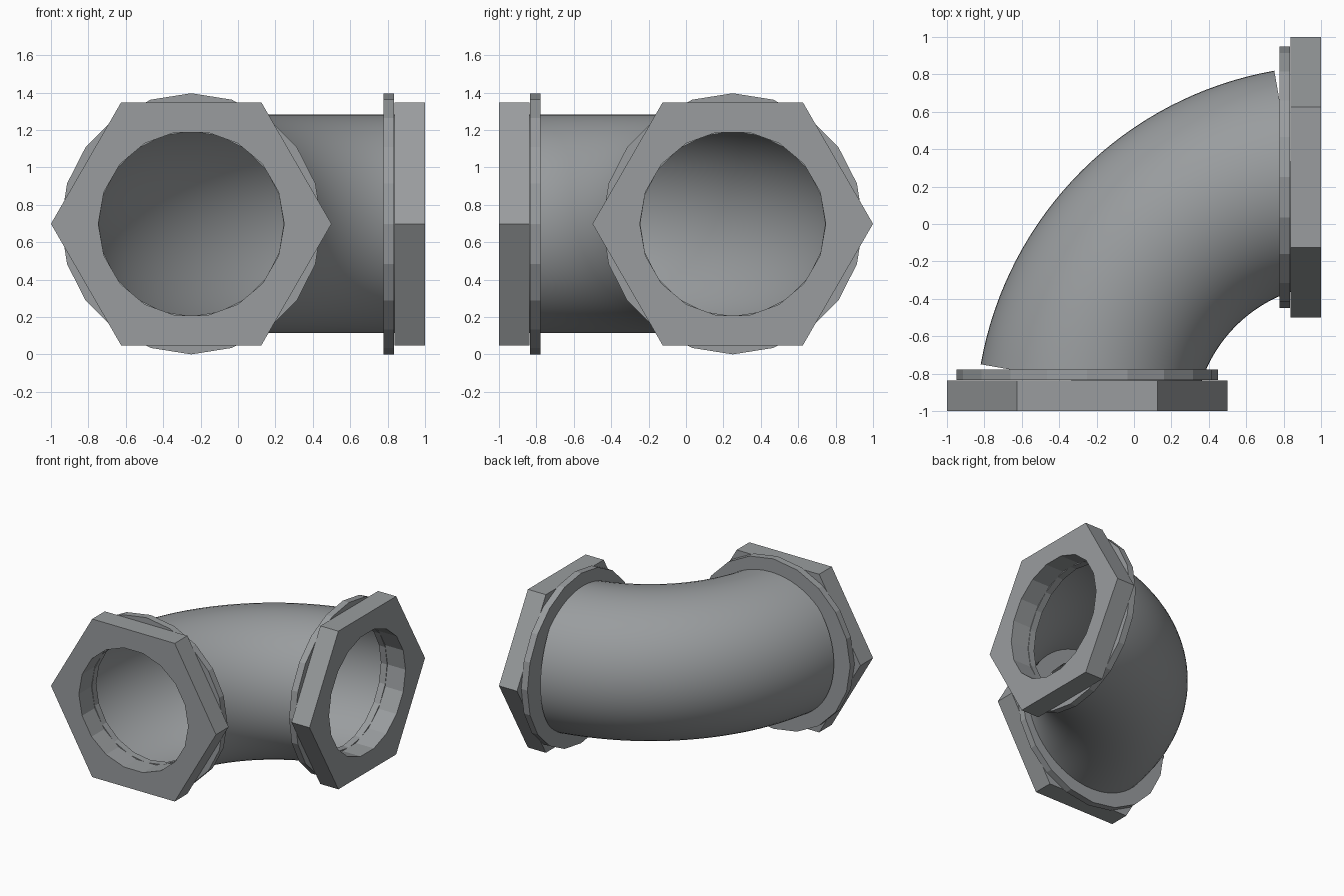
import bpy, bmesh
from math import cos, sin, pi, radians

if "Cube" in bpy.data.objects:
    bpy.data.objects.remove(bpy.data.objects["Cube"])

Z = 0.698          # height of the pipe axis
OFFSET = -0.25     # sideways position of the end fittings

metal = bpy.data.materials.new("grey metal")
metal.diffuse_color = (0.32, 0.335, 0.345, 1)
metal.use_nodes = True
metal.node_tree.nodes["Principled BSDF"].inputs["Base Color"].default_value = metal.diffuse_color


def make_object(name, bm, smooth=False):
    bmesh.ops.recalc_face_normals(bm, faces=bm.faces)
    for f in bm.faces:
        f.smooth = smooth
    mesh = bpy.data.meshes.new(name)
    bm.to_mesh(mesh)
    bm.free()
    mesh.materials.append(metal)
    ob = bpy.data.objects.new(name, mesh)
    bpy.context.collection.objects.link(ob)
    return ob


def polygon_radius(r, sides, a):
    """Distance to the edge of a regular polygon at angle a."""
    step = 2 * pi / sides
    a = (a + 1e-9) % step
    return r * cos(step / 2) / cos(a - step / 2)


def collar(name, r_out, sides, r_in, n, y0, y1, side_end):
    """Polygonal ring with a through hole, on the front or on the right end."""
    bm = bmesh.new()
    loops = []
    for hole, y in ((0, y0), (0, y1), (1, y1), (1, y0)):
        loop = []
        for i in range(n):
            a = 2 * pi * i / n
            r = r_in if hole else polygon_radius(r_out, sides, a)
            x, z = OFFSET + r * cos(a), Z + r * sin(a)
            loop.append(bm.verts.new((-y, -x, z) if side_end else (x, y, z)))
        loops.append(loop)
    for k in range(4):
        p, q = loops[k], loops[(k + 1) % 4]
        for i in range(n):
            j = (i + 1) % n
            bm.faces.new((p[i], p[j], q[j], q[i]))
    return make_object(name, bm)


# Hexagonal nuts and round washers on both ends
for label, side_end in (("front", False), ("right", True)):
    collar(label + "_nut", 0.75, 6, 0.497, 18, -1.0, -0.836, side_end)
    collar(label + "_washer", 0.698, 20, 0.494, 20, -0.834, -0.778, side_end)

# Curved pipe: open tube swept through 70 degrees
bm = bmesh.new()
C, BEND, TUBE = 1.086, 1.35, 0.585
STEPS, SIDES = 32, 64
rings = []
for s in range(STEPS + 1):
    t = radians(10 + 70 * s / STEPS)
    ring = []
    for i in range(SIDES):
        a = 2 * pi * i / SIDES
        r = BEND + TUBE * cos(a)
        ring.append(bm.verts.new((C - r * cos(t), -C + r * sin(t), Z + TUBE * sin(a))))
    rings.append(ring)
for p, q in zip(rings, rings[1:]):
    for i in range(SIDES):
        j = (i + 1) % SIDES
        bm.faces.new((p[i], p[j], q[j], q[i]))
make_object("elbow_pipe", bm, smooth=True)
